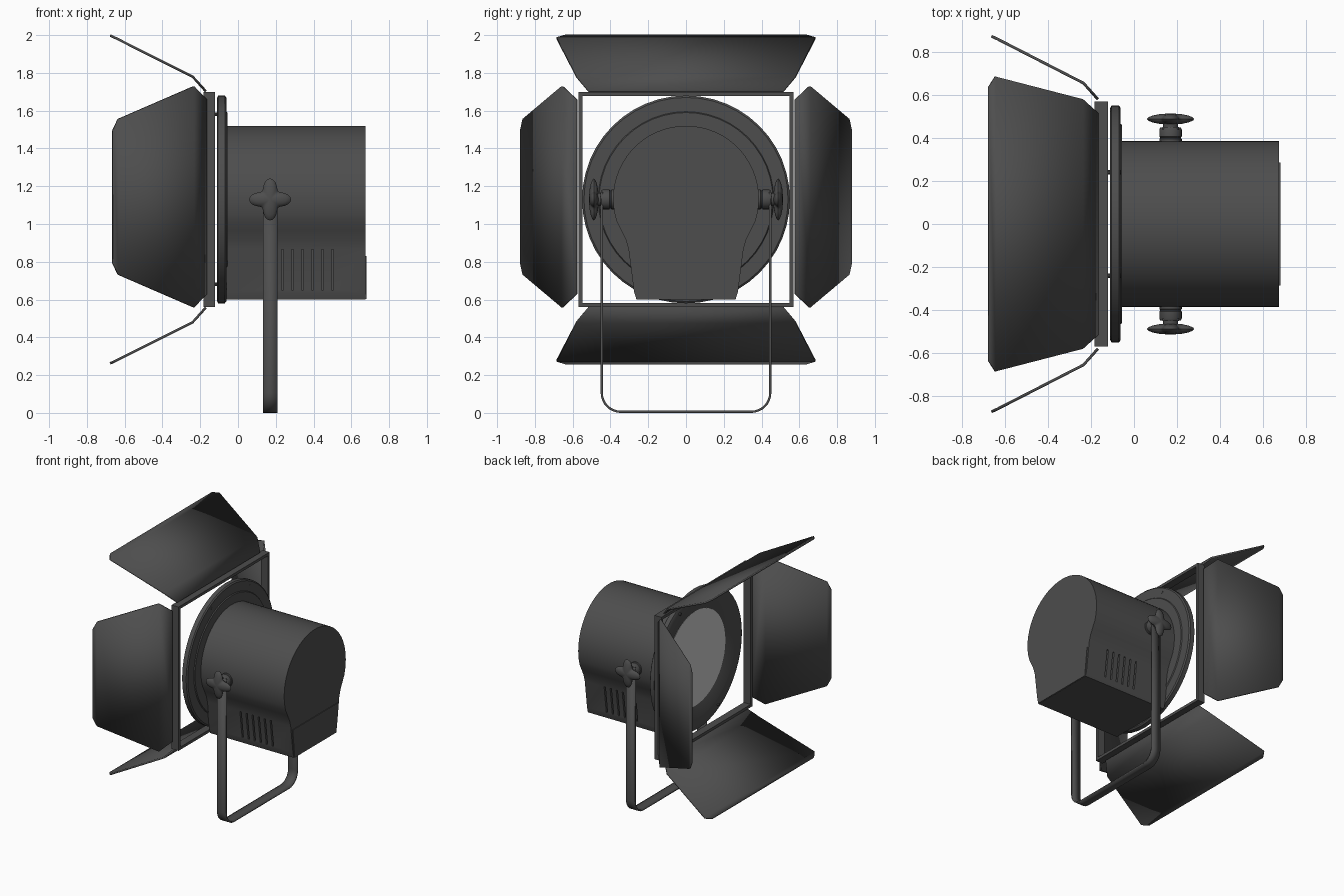
import bpy, bmesh, math
from mathutils import Matrix, Vector

if "Cube" in bpy.data.objects:
    bpy.data.objects.remove(bpy.data.objects["Cube"])

CZ = 1.13   # height of the optical axis


def material(name, rgb):
    m = bpy.data.materials.new(name)
    m.diffuse_color = (*rgb, 1)
    m.use_nodes = True
    m.node_tree.nodes["Principled BSDF"].inputs["Base Color"].default_value = m.diffuse_color
    return m


DARK = material("charcoal_metal", (0.075, 0.075, 0.075))
LENS = material("pale_glass", (0.6, 0.6, 0.6))


def make(name, verts, faces, mat=DARK, thick=0, angle=35):
    me = bpy.data.meshes.new(name)
    me.from_pydata([tuple(v) for v in verts], [], faces)
    bm = bmesh.new()
    bm.from_mesh(me)
    bmesh.ops.remove_doubles(bm, verts=bm.verts, dist=1e-5)
    bmesh.ops.recalc_face_normals(bm, faces=bm.faces)
    bm.to_mesh(me)
    bm.free()
    ob = bpy.data.objects.new(name, me)
    bpy.context.collection.objects.link(ob)
    me.materials.append(mat)
    if thick:
        s = ob.modifiers.new("thickness", "SOLIDIFY")
        s.thickness, s.offset = thick, 0
    smooth(ob, angle)
    return ob


def smooth(ob, angle=35):
    bpy.ops.object.select_all(action="DESELECT")
    ob.select_set(True)
    bpy.context.view_layer.objects.active = ob
    bpy.ops.object.shade_smooth_by_angle(angle=math.radians(angle))


def box_data(boxes):
    """Vertices and faces for boxes given as ((x0,x1),(y0,y1),(z0,z1))."""
    vs, fs = [], []
    for bx, by, bz in boxes:
        n = len(vs)
        vs += [(x, y, z) for x in bx for y in by for z in bz]
        fs += [[n + i for i in f] for f in ((0, 1, 3, 2), (4, 6, 7, 5), (0, 4, 5, 1),
                                            (2, 3, 7, 6), (0, 2, 6, 4), (1, 5, 7, 3))]
    return vs, fs


def lathe(name, profile, axis, origin, n=40, mat=DARK, closed=False, radius=lambda t: 1):
    """Spin (along, radius) points around the x or y axis."""
    vs, fs = [], []
    for a, r in profile:
        for i in range(n):
            t = math.tau * i / n
            c, s = r * radius(t) * math.cos(t), r * radius(t) * math.sin(t)
            vs.append(Vector(origin) + Vector((a, c, s) if axis == "x" else (c, a, s)))
    k = len(profile)
    for j in range(k if closed else k - 1):
        for i in range(n):
            a, b = j * n, (j + 1) % k * n
            i2 = (i + 1) % n
            fs.append((a + i, a + i2, b + i2, b + i))
    if not closed:
        fs += [list(range(n)), list(range((k - 1) * n, k * n))]
    return make(name, vs, fs, mat)


# Lamp housing: round top, pinched towards a flat base
half = [(0.386 * math.cos(math.radians(a)), CZ + 0.004 + 0.386 * math.sin(math.radians(a)))
        for a in range(84, -19, -6)]
half += [(0.342, 0.965), (0.318, 0.915), (0.304, 0.865), (0.275, 0.64), (0.262, 0.6)]
profile = half + [(-y, z) for y, z in reversed(half)] + [(0, CZ + 0.39)]
n = len(profile)
verts = [(x, y, z) for x in (-0.06, 0.675) for y, z in profile]
faces = [(i, (i + 1) % n, n + (i + 1) % n, n + i) for i in range(n)]
faces += [list(range(n)), list(range(n, 2 * n))]
housing = make("lamp_housing", verts, faces)

# Vent slots cut in both lower flanks
slots = [((x - 0.006, x + 0.006), sorted((s * 0.25, s * 0.4)), (0.65, 0.865))
         for s in (-1, 1) for x in [0.235 + 0.053 * i for i in range(6)]]
cutter = make("vent_cutter", *box_data(slots))
cutter.hide_render = True
mod = housing.modifiers.new("vents", "BOOLEAN")
mod.operation, mod.solver, mod.object = "DIFFERENCE", "EXACT", cutter
bpy.context.view_layer.objects.active = housing
bpy.ops.object.modifier_apply(modifier="vents")
bpy.data.objects.remove(cutter)
smooth(housing)

# Rear lower panel
make("rear_panel", [(x, y, z) for x in (0.66, 0.68) for y, z in
                    ((-0.26, 0.603), (0.26, 0.603), (0.285, 0.83), (-0.285, 0.83))],
     [(0, 1, 2, 3), (4, 5, 6, 7), (0, 1, 5, 4), (1, 2, 6, 5), (2, 3, 7, 6), (3, 0, 4, 7)])

# Front flange ring and lens
lathe("front_ring", [(-0.055, 0.37), (-0.055, 0.46), (-0.062, 0.465), (-0.062, 0.54), (-0.07, 0.55),
                     (-0.105, 0.55), (-0.112, 0.535), (-0.11, 0.46), (-0.08, 0.37)],
      "x", (0, 0, CZ), 48, closed=True)
lathe("lens", [(-0.061, 0.38), (-0.083, 0.375)], "x", (0, 0, CZ), 48, LENS)
for sy in (-1, 1):
    for sz in (-1, 1):
        lathe("ring_screw", [(-0.125, 0.01), (-0.06, 0.01)], "x",
              (0, sy * 0.24, CZ + sz * 0.45), 10)

# Square frame that carries the doors
o, i = 0.57, 0.548
dx = (-0.183, -0.122)
make("door_frame", *box_data([(dx, (-o, o), (CZ + i, CZ + o)), (dx, (-o, o), (CZ - o, CZ - i)),
                              (dx, (-o, -i), (CZ - i, CZ + i)), (dx, (i, o), (CZ - i, CZ + i))]))

# Four barn doors: rows of (x, distance from axis, half width)
wide = [(-0.17, 0.572, 0.515), (-0.24, 0.65, 0.58), (-0.645, 0.853, 0.685), (-0.677, 0.868, 0.635)]
narrow = [(-0.168, 0.58, 0.515), (-0.235, 0.655, 0.585), (-0.635, 0.86, 0.412), (-0.663, 0.873, 0.352)]
for k, name in enumerate(("top_door", "left_door", "bottom_door", "right_door")):
    rot = Matrix.Rotation(k * math.pi / 2, 3, "X")
    vs = [rot @ Vector((x, s * w, d)) + Vector((0, 0, CZ + 0.014 * (k % 2)))
          for x, d, w in (narrow if k % 2 else wide) for s in (-1, 1)]
    make(name, vs, [(2 * j, 2 * j + 1, 2 * j + 3, 2 * j + 2) for j in range(3)], thick=0.013, angle=45)

# U-shaped yoke strap with rounded lower corners
R, Y = 0.1, 0.446
side = [(Y, CZ + 0.04)] + [(Y - R + R * math.cos(t), 0.006 + R - R * math.sin(t))
                           for t in [math.pi / 2 * q / 8 for q in range(9)]]
path = side + [(-y, z) for y, z in reversed(side)]
make("yoke", [(x, y, z) for y, z in path for x in (0.132, 0.21)],
     [(2 * j, 2 * j + 1, 2 * j + 3, 2 * j + 2) for j in range(len(path) - 1)], thick=0.012)

# Pivot hubs and four-lobed clamp knobs on both sides
for s in (-1, 1):
    at = (0.17, 0, CZ)
    lathe("pivot_hub", [(s * a, r) for a, r in ((0.37, 0.052), (0.395, 0.052), (0.398, 0.048), (0.403, 0.048),
                                                (0.406, 0.052), (0.44, 0.052), (0.448, 0.048))], "y", at, 24)
    lathe("knob_stem", [(s * 0.44, 0.035), (s * 0.475, 0.035)], "y", at, 20)
    dome = [(0.025, 0.15), (0.023, 0.45), (0.016, 0.75), (0.008, 0.93)]
    prof = [(s * (0.488 + h), r) for h, r in dome] + [(s * 0.488, 1)]
    prof += [(s * (0.488 - h), r) for h, r in reversed(dome)]
    lathe("clamp_knob", prof, "y", at, 48, radius=lambda t: 0.086 + 0.025 * math.cos(4 * t))
